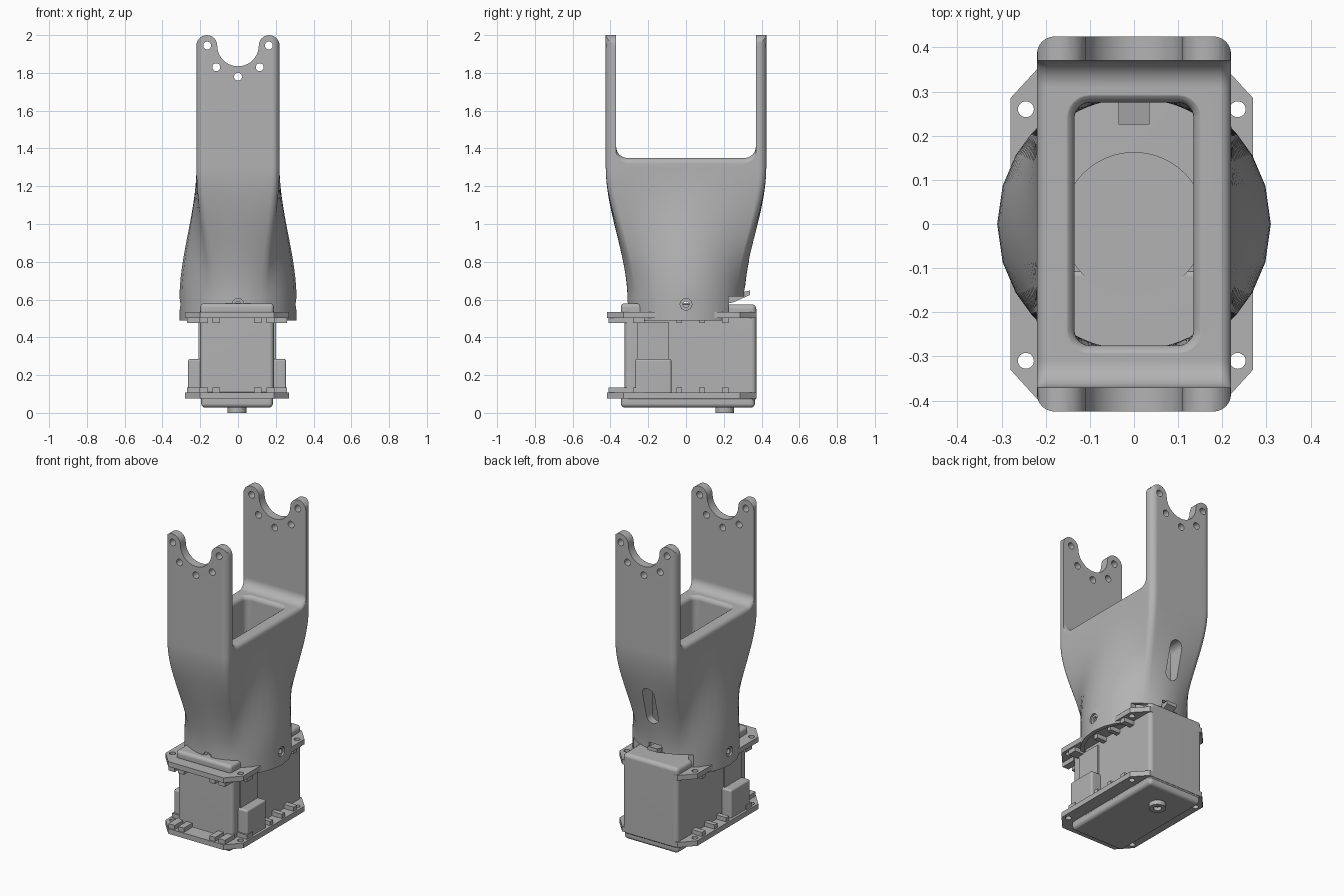
import bpy, bmesh, math
from mathutils import Vector

old = bpy.data.objects.get("Cube")
if old:
    bpy.data.objects.remove(old)

grey = bpy.data.materials.new("plain_grey")
grey.use_nodes = True
COLOUR = (0.45, 0.45, 0.45, 1)
grey.diffuse_color = COLOUR
grey.node_tree.nodes["Principled BSDF"].inputs["Base Color"].default_value = COLOUR


def make(name, bm):
    bmesh.ops.recalc_face_normals(bm, faces=bm.faces[:])
    mesh = bpy.data.meshes.new(name)
    bm.to_mesh(mesh)
    bm.free()
    mesh.materials.append(grey)
    ob = bpy.data.objects.new(name, mesh)
    bpy.context.collection.objects.link(ob)
    return ob


def loft(name, rings):
    """Skin a list of equal-length closed rings and cap both ends."""
    bm = bmesh.new()
    rows = [[bm.verts.new(p) for p in ring] for ring in rings]
    for a, b in zip(rows, rows[1:]):
        for i in range(len(a)):
            bm.faces.new((a[i - 1], a[i], b[i], b[i - 1]))
    bm.faces.new(rows[0])
    bm.faces.new(rows[-1])
    return make(name, bm)


def box(name, x, y, z, bevel=0):
    bm = bmesh.new()
    bmesh.ops.create_cube(bm, size=1)
    for v in bm.verts:
        v.co = Vector((r[0] + (c + 0.5) * (r[1] - r[0]) for r, c in zip((x, y, z), v.co)))
    if bevel:
        bmesh.ops.bevel(bm, geom=bm.edges[:], offset=bevel, segments=4, profile=0.5, affect='EDGES')
    return make(name, bm)


def rod(name, axis, start, end, radius, segments=24):
    """Cylinder along axis 0, 1 or 2 between two points."""
    def ring(c):
        pts = []
        for i in range(segments):
            a = math.tau * i / segments
            p = Vector(c)
            p[(axis + 1) % 3] += radius * math.cos(a)
            p[(axis + 2) % 3] += radius * math.sin(a)
            pts.append(p)
        return pts
    return loft(name, [ring(start), ring(end)])


def cut(target, cutter):
    mod = target.modifiers.new("cut", 'BOOLEAN')
    mod.object, mod.operation, mod.solver = cutter, 'DIFFERENCE', 'EXACT'
    bpy.context.view_layer.objects.active = target
    bpy.ops.object.modifier_apply(modifier=mod.name)
    bpy.data.objects.remove(cutter)


def arc(cx, cy, r, a0, a1, n):
    return [(cx + r * math.cos(math.radians(a0 + (a1 - a0) * i / n)),
             cy + r * math.sin(math.radians(a0 + (a1 - a0) * i / n))) for i in range(n + 1)]


def rounded_rect(hx, hy, r):
    """Rounded rectangle with subdivided straight sides."""
    corners = []
    for sx, sy, a in ((1, 1, 0), (-1, 1, 90), (-1, -1, 180), (1, -1, 270)):
        corners.append(arc(sx * (hx - r), sy * (hy - r), r, a, a + 90, 6))
    pts = []
    for i, c in enumerate(corners):
        pts += c
        p, q = Vector(c[-1]), Vector(corners[(i + 1) % 4][0])
        pts += [tuple(p.lerp(q, k / 12)) for k in range(1, 12)]
    return pts


def blend(rect, radius, t, z):
    """Section between a circle (t=0) and a rounded rectangle (t=1)."""
    t = max(0, min(1, t))
    s = t * t * (3 - 2 * t)
    out = []
    for p in rect:
        v = Vector(p)
        q = (v.normalized() * radius).lerp(v, s)
        out.append((q.x, q.y, z))
    return out


# Fork bracket: round socket that grows into a rectangular column
outer = rounded_rect(0.22, 0.425, 0.04)
levels = [0.49] + [0.6 + 0.7 * i / 18 for i in range(19)] + [2.05]
bracket = loft("fork_bracket", [blend(outer, 0.31, (z - 0.6) / 0.7, z) for z in levels])

# Space between the arms, with filleted floor and rounded floor edges
u_shape = [(0.37, 2.3)] + arc(0.31, 1.41, 0.06, 0, -90, 6) + arc(-0.31, 1.41, 0.06, -90, -180, 6) + [(-0.37, 2.3)]
rings = []
for i in range(-8, 9):
    k = abs(i)
    x = 0.22 if k == 8 else 0.19 + 0.03 * math.sin(math.radians(90 * k / 8))
    drop = 0.03 * (1 - math.cos(math.radians(90 * k / 8)))
    rings.append([(math.copysign(x, i) if i else 0, y, z - drop) for y, z in u_shape])
rings = [r for j, r in enumerate(rings) if j != 8]
rings = [[(-0.3, y, z) for _, y, z in rings[0]]] + rings + [[(0.3, y, z) for _, y, z in rings[-1]]]
cut(bracket, loft("arm_gap", rings))

# Arm tips: two round lugs around a half-round notch
tips = [(-0.3, 2.2), (-0.3, 1.945)] + arc(-0.165, 1.945, 0.055, 180, 0, 12)
tips += arc(0, 1.945, 0.11, 180, 360, 20)[1:-1] + arc(0.165, 1.945, 0.055, 180, 0, 12)
tips += [(0.3, 1.945), (0.3, 2.2)]
cut(bracket, loft("tip_cut", [[(x, y, z) for x, z in tips] for y in (-0.6, 0.6)]))
for x, z in ((-0.163, 1.945), (0.163, 1.945), (-0.115, 1.83), (0.115, 1.83), (0, 1.78)):
    cut(bracket, rod("arm_hole", 1, (x, -0.6, z), (x, 0.6, z), 0.021))

# Hollow inside, with a rounded rim at the top
inner = rounded_rect(0.135, 0.275, 0.035)
rings = [blend(inner, 0.285, (z - 0.65) / 0.55, z) for z in [0.4] + [0.65 + 0.55 * i / 12 for i in range(13)]]
for i in range(7):
    a = math.radians(90 * i / 6)
    g = 0.03 * (1 - math.cos(a))
    rings.append([(x, y, 1.322 + 0.03 * math.sin(a)) for x, y in rounded_rect(0.135 + g, 0.275 + g, 0.035 + g)])
rings.append([(x, y, 1.5) for x, y, _ in rings[-1]])
cut(bracket, loft("hollow", rings))

# Cable slot and latch window at the back, screw holes at the sides and front
slot = arc(0, 1.0, 0.042, 0, 180, 10) + arc(0, 0.84, 0.042, 180, 360, 10)
cut(bracket, loft("slot", [[(x, y, z) for x, z in slot] for y in (0.2, 0.6)]))
cut(bracket, box("rear_gap", (-0.23, 0.23), (0.225, 0.5), (0.45, 0.615)))
cut(bracket, box("latch_window", (-0.045, 0.045), (0.2, 0.5), (0.55, 0.66)))
for axis, s in ((0, 1), (0, -1), (1, -1)):
    for far, near, r in ((0.4, 0.297, 0.031), (0.4, 0.2, 0.016)):
        a, b = Vector((0, 0, 0.575)), Vector((0, 0, 0.575))
        a[axis], b[axis] = s * near, s * far
        cut(bracket, rod("screw_hole", axis, a, b, r))
profile = [(0.225, 0.58), (0.25, 0.585), (0.34, 0.625), (0.34, 0.648), (0.225, 0.625)]
loft("latch_tab", [[(x, y, z) for y, z in profile] for x in (-0.035, 0.035)])

# Actuator body
CX = -0.005
box("actuator_body", (CX - 0.195, CX + 0.195), (-0.325, 0.372), (0.06, 0.575), 0.025)
box("front_cap", (CX - 0.195, CX + 0.195), (-0.345, -0.1), (0.52, 0.58), 0.02)
box("bottom_cap", (CX - 0.19, CX + 0.19), (-0.345, 0.365), (0.028, 0.11), 0.022)
rod("horn_disc", 2, (0, 0, 0.56), (0, 0, 0.583), 0.163, 48)
hub = rod("bottom_hub", 2, (CX, 0.205, 0), (CX, 0.205, 0.04), 0.05, 32)
cut(hub, rod("hub_bore", 2, (CX, 0.205, -0.1), (CX, 0.205, 0.022), 0.024))

# Flanges with corner holes, and small bosses on their inner sides
half = [(0.195, -0.418), (0.275, -0.33), (0.275, 0.285), (0.195, 0.372)]
outline = [(CX + x, y) for x, y in half] + [(CX - x, y) for x, y in reversed(half)]
for level, z0, z1, b0, b1 in (("lower", 0.075, 0.108, 0.1, 0.135), ("upper", 0.503, 0.535, 0.475, 0.51)):
    flange = loft(level + "_flange", [[(x, y, z) for x, y in outline] for z in (z0, z1)])
    for s in (-1, 1):
        for y in (-0.31, 0.26):
            cut(flange, rod("flange_hole", 2, (CX + s * 0.24, y, 0), (CX + s * 0.24, y, 0.7), 0.018))
        for y0, y1 in ((-0.28, -0.22), (-0.05, -0.02), (0.07, 0.1), (0.19, 0.225)):
            box(level + "_side_boss", sorted((CX + s * 0.19, CX + s * 0.265)), (y0, y1), (b0, b1))
        for x0, x1 in ((0.09, 0.13), (0.155, 0.2)):
            box(level + "_front_boss", sorted((CX + s * x0, CX + s * x1)), (-0.41, -0.31), (b0, b1))

# Side connectors and raised side panels
for s in (-1, 1):
    box("side_connector", sorted((CX + s * 0.18, CX + s * 0.26)), (-0.27, -0.077), (0.1, 0.285), 0.012)
    box("side_panel", sorted((CX + s * 0.18, CX + s * 0.205)), (-0.258, -0.09), (0.1, 0.48))

for ob in bpy.context.scene.objects:
    if ob.type == 'MESH' and ob.data.materials and ob.data.materials[0] == grey:
        bpy.ops.object.select_all(action='DESELECT')
        ob.select_set(True)
        bpy.context.view_layer.objects.active = ob
        bpy.ops.object.shade_smooth_by_angle(angle=math.radians(30))
        weighted = ob.modifiers.new("weighted_normals", 'WEIGHTED_NORMAL')
        weighted.keep_sharp = True
